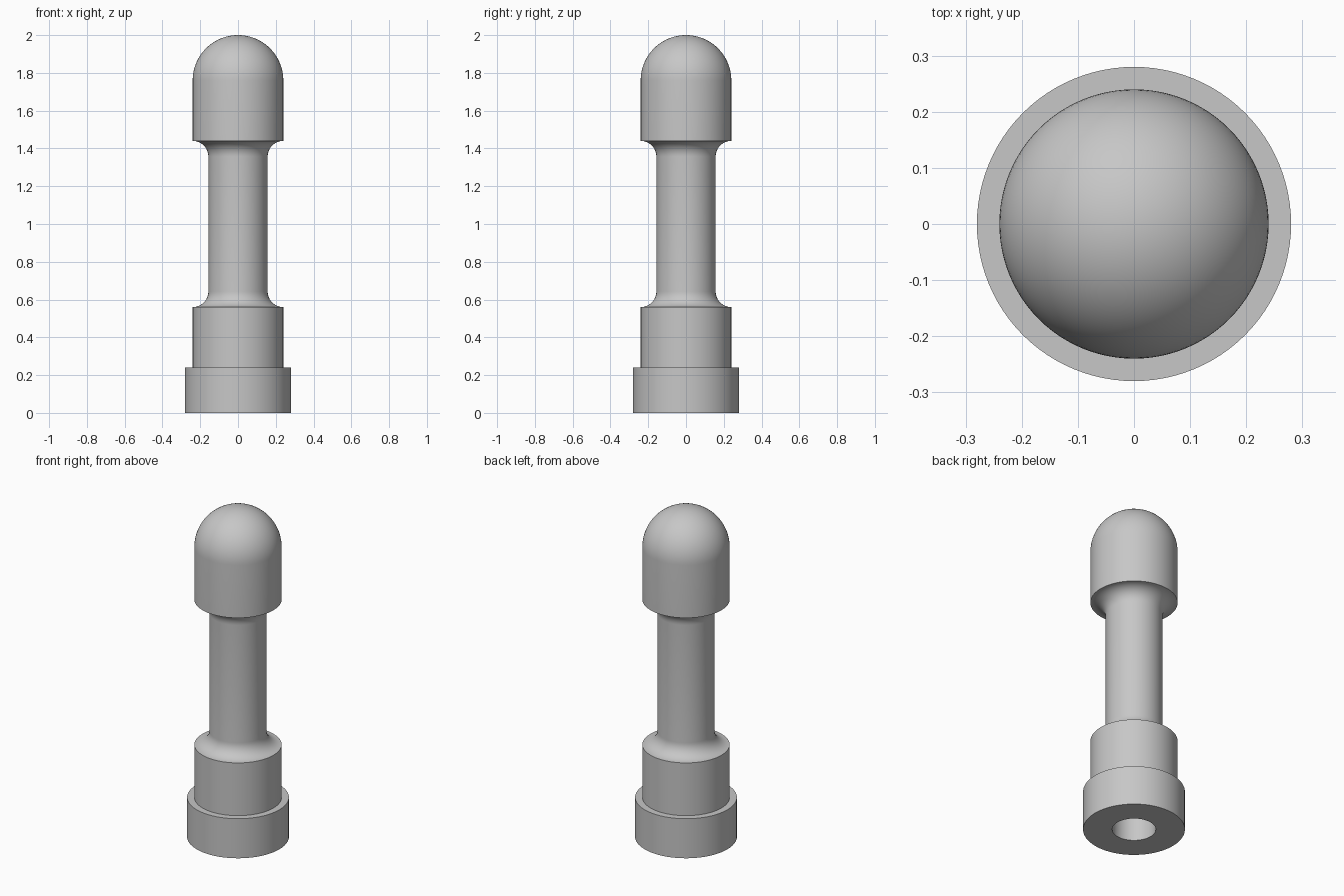
import bpy, bmesh
from math import sin, cos, pi, radians
from mathutils import Vector, Matrix

cube = bpy.data.objects.get("Cube")
if cube:
    bpy.data.objects.remove(cube, do_unlink=True)

SEGMENTS = 96
BASE_R, SLEEVE_R, SHAFT_R, BORE_R = 0.28, 0.24, 0.157, 0.12
BASE_TOP, SLEEVE_TOP, HEAD_BOTTOM, HEIGHT = 0.24, 0.56, 1.44, 2.0
BORE_DEPTH = 0.44
FILLET = SLEEVE_R - SHAFT_R


def arc(cx, cz, r, start, end, steps):
    """Profile points (radius, height) on an arc, angles in degrees."""
    angles = [radians(start + (end - start) * i / steps) for i in range(steps + 1)]
    return [(cx + r * cos(a), cz + r * sin(a)) for a in angles]


def lathe(name, profile, material):
    """Spin a profile around z into a smooth solid with sharp rims."""
    bm = bmesh.new()
    verts = [bm.verts.new((max(r, 0), 0, z)) for r, z in profile]
    edges = [bm.edges.new(pair) for pair in zip(verts, verts[1:])]
    bmesh.ops.spin(bm, geom=verts + edges, cent=(0, 0, 0), axis=(0, 0, 1),
                   angle=2 * pi, steps=SEGMENTS, use_duplicate=False)
    bmesh.ops.remove_doubles(bm, verts=bm.verts, dist=0.0001)
    bmesh.ops.recalc_face_normals(bm, faces=bm.faces)
    mesh = bpy.data.meshes.new(name)
    bm.to_mesh(mesh)
    bm.free()
    mesh.materials.append(material)
    obj = bpy.data.objects.new(name, mesh)
    bpy.context.collection.objects.link(obj)
    bpy.ops.object.select_all(action='DESELECT')
    obj.select_set(True)
    bpy.context.view_layer.objects.active = obj
    bpy.ops.object.shade_smooth_by_angle(angle=radians(35))
    return obj


grey = bpy.data.materials.new("plain grey")
grey.use_nodes = True
colour = (0.57, 0.57, 0.57, 1)
grey.diffuse_color = colour
grey.node_tree.nodes["Principled BSDF"].inputs["Base Color"].default_value = colour

# Blind bore, stepped foot and sleeve
profile = [(0, BORE_DEPTH), (BORE_R, BORE_DEPTH), (BORE_R, 0), (BASE_R, 0),
           (BASE_R, BASE_TOP), (SLEEVE_R, BASE_TOP)]
# Narrow shaft with a concave fillet at each end
profile += arc(SLEEVE_R, SLEEVE_TOP + FILLET, FILLET, 270, 180, 12)
profile += arc(SLEEVE_R, HEAD_BOTTOM - FILLET, FILLET, 180, 90, 12)
# Domed head
profile += arc(0, HEIGHT - SLEEVE_R, SLEEVE_R, 0, 90, 24)

lathe("round_headed_pin", profile, grey)
